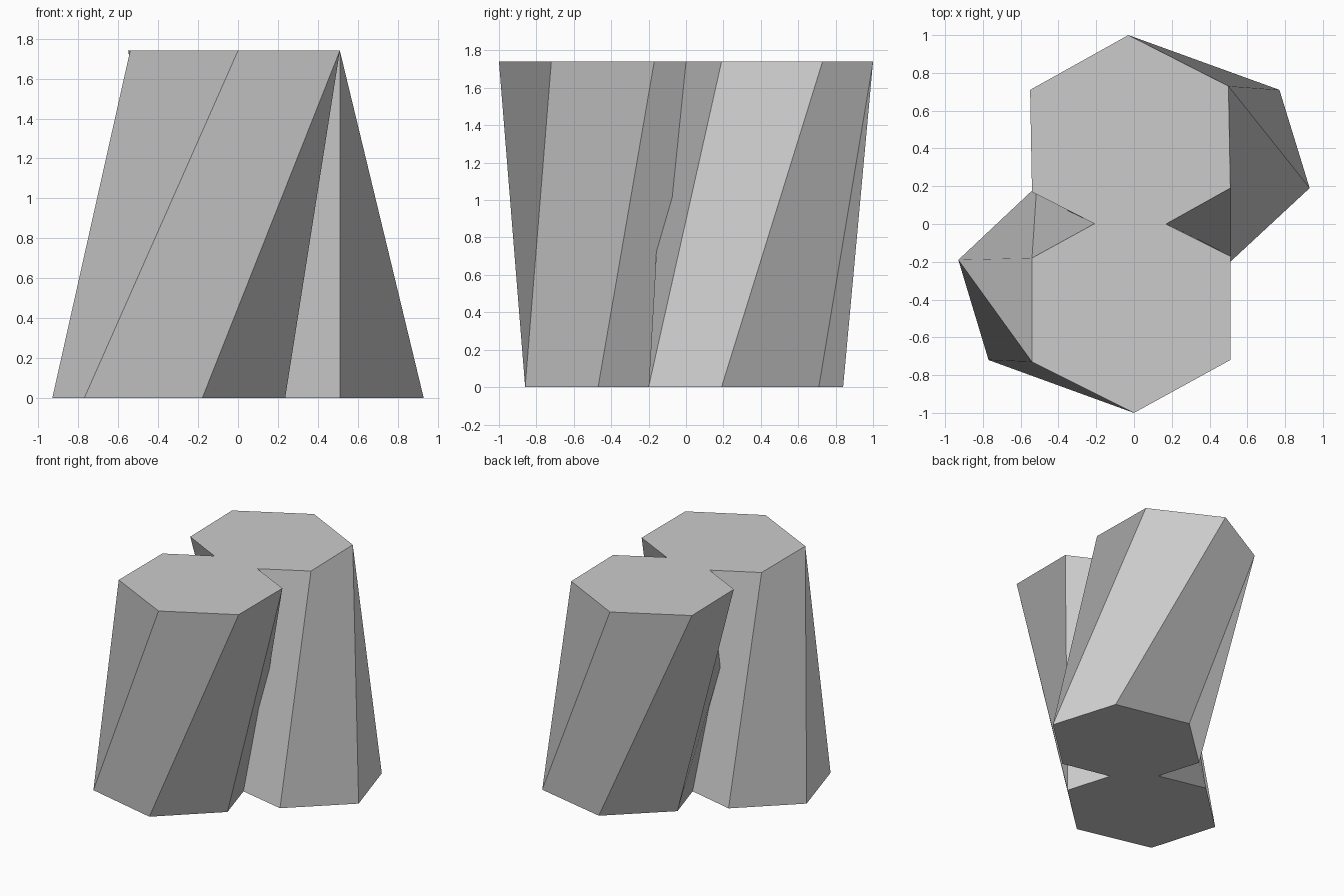
import bpy, bmesh

if "Cube" in bpy.data.objects:
    bpy.data.objects.remove(bpy.data.objects["Cube"])

HEIGHT = 1.74


def hexagon(center, half):
    """Three clockwise corners plus their opposites through the centre."""
    cx, cy = center
    return half + [(2 * cx - x, 2 * cy - y) for x, y in half]


def twisted_column(name, bottom, top):
    bm = bmesh.new()
    b = [bm.verts.new((x, y, 0)) for x, y in bottom]
    t = [bm.verts.new((x, y, HEIGHT)) for x, y in top]
    bm.faces.new(b)
    bm.faces.new(t[::-1])
    for i in range(6):
        j = (i + 1) % 6
        bm.faces.new((b[i], t[i], t[j], b[j]))
    mesh = bpy.data.meshes.new(name)
    bm.to_mesh(mesh)
    bm.free()
    obj = bpy.data.objects.new(name, mesh)
    bpy.context.collection.objects.link(obj)
    return obj


# Back column, leaning to the left as it rises
back = twisted_column(
    "twin_hexagonal_columns",
    hexagon((0.345, 0.32), [(0.77, 0.71), (0.93, 0.19), (0.51, -0.20)]),
    hexagon((-0.02, 0.45), [(-0.03, 1.0), (0.50, 0.73), (0.51, 0.19)]))

# Front column, leaning to the right
front = twisted_column(
    "front_column",
    hexagon((-0.347, -0.33), [(-0.77, -0.72), (-0.93, -0.19), (-0.515, 0.20)]),
    hexagon((-0.015, -0.45), [(0.0, -1.0), (-0.54, -0.73), (-0.54, -0.18)]))

# Fuse the two crossing columns into one solid
union = back.modifiers.new("fuse", 'BOOLEAN')
union.operation = 'UNION'
union.solver = 'EXACT'
union.object = front
bpy.context.view_layer.objects.active = back
bpy.ops.object.modifier_apply(modifier=union.name)
bpy.data.objects.remove(front)
